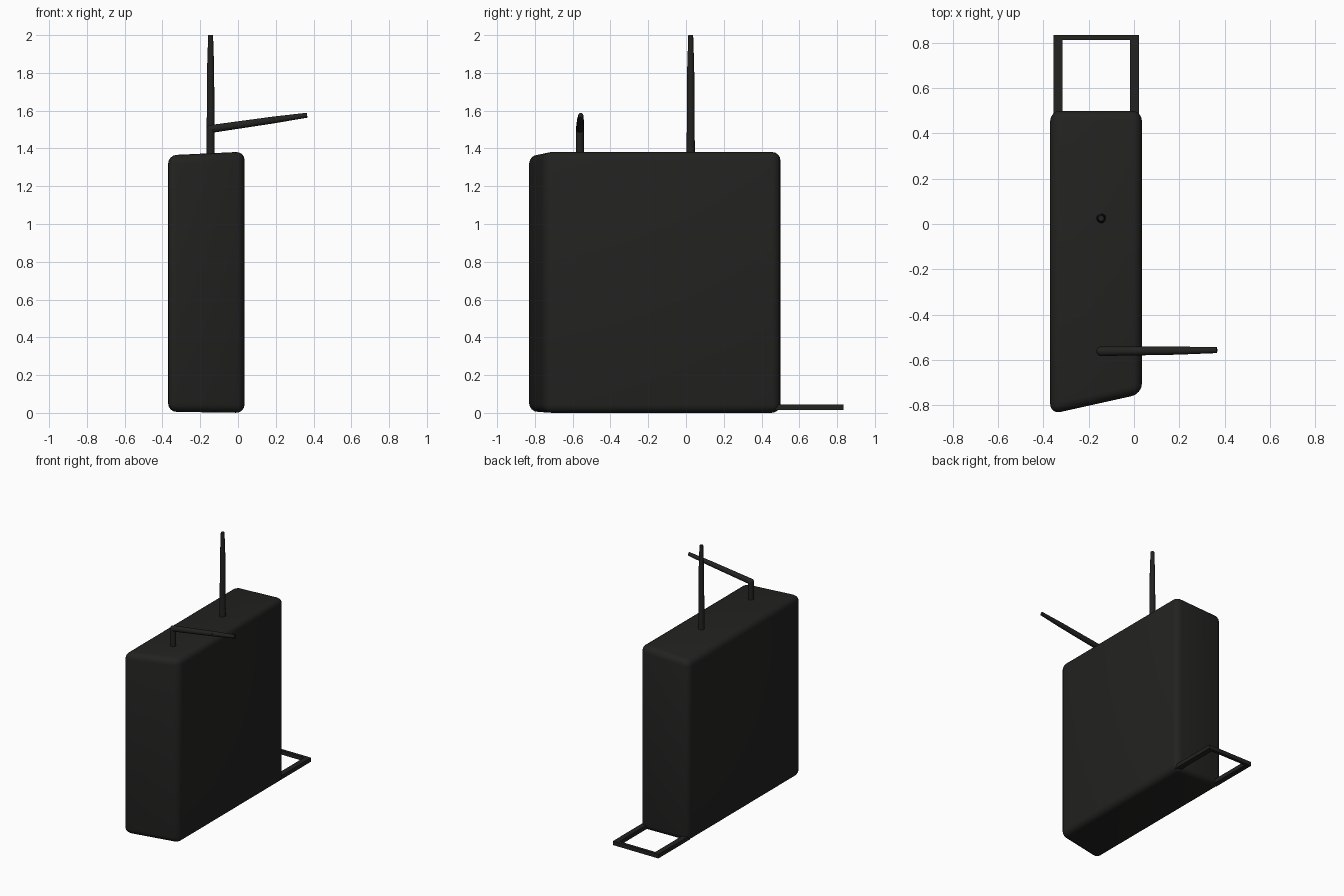
import bpy, bmesh
from mathutils import Vector

if "Cube" in bpy.data.objects:
    bpy.data.objects.remove(bpy.data.objects["Cube"])

dark = bpy.data.materials.new("dark_plastic")
dark.diffuse_color = (0.016, 0.016, 0.015, 1)
dark.use_nodes = True
dark.node_tree.nodes["Principled BSDF"].inputs["Base Color"].default_value = dark.diffuse_color


def add_object(name, bm, smooth=False):
    bmesh.ops.recalc_face_normals(bm, faces=bm.faces)
    mesh = bpy.data.meshes.new(name)
    bm.to_mesh(mesh)
    bm.free()
    mesh.materials.append(dark)
    obj = bpy.data.objects.new(name, mesh)
    bpy.context.collection.objects.link(obj)
    if smooth:
        bpy.ops.object.select_all(action='DESELECT')
        obj.select_set(True)
        bpy.context.view_layer.objects.active = obj
        bpy.ops.object.shade_smooth_by_angle()
    return obj


def box(name, x0, x1, y0, y1, z0, z1):
    bm = bmesh.new()
    bmesh.ops.create_cube(bm, size=1)
    for v in bm.verts:
        v.co = Vector((x1 if v.co.x > 0 else x0,
                       y1 if v.co.y > 0 else y0,
                       z1 if v.co.z > 0 else z0))
    return add_object(name, bm)


def antenna(name, points):
    """Tapered round rod through (position, radius) points, with ball joints."""
    bm = bmesh.new()
    for (p, r0), (q, r1) in zip(points, points[1:]):
        p, q = Vector(p), Vector(q)
        verts = bmesh.ops.create_cone(bm, cap_ends=True, segments=16, radius1=r0,
                                      radius2=r1, depth=(q - p).length)["verts"]
        bmesh.ops.rotate(bm, verts=verts,
                         matrix=(q - p).to_track_quat('Z', 'Y').to_matrix())
        bmesh.ops.translate(bm, verts=verts, vec=(p + q) / 2)
    for i in range(1, len(points) - 1):
        a, b, c = (Vector(points[k][0]) for k in (i - 1, i, i + 1))
        if (b - a).angle(c - b) > 0.1:
            ball = bmesh.ops.create_uvsphere(bm, u_segments=16, v_segments=10,
                                             radius=points[i][1])["verts"]
            bmesh.ops.translate(bm, verts=ball, vec=b)
    return add_object(name, bm, smooth=True)


# body: rounded slab with a slanted front face and a slightly sloping top
footprint = [(-0.37, -0.84, 0.006, 1.364), (0.035, -0.75, 0.0, 1.383),
             (0.035, 0.5, 0.0, 1.383), (-0.37, 0.5, 0.006, 1.364)]
bm = bmesh.new()
low = [bm.verts.new((x, y, z)) for x, y, z, _ in footprint]
high = [bm.verts.new((x, y, z)) for x, y, _, z in footprint]
bm.faces.new(low[::-1])
bm.faces.new(high)
for i in range(4):
    j = (i + 1) % 4
    bm.faces.new((low[i], low[j], high[j], high[i]))
bmesh.ops.bevel(bm, geom=bm.edges[:], offset=0.045, segments=4, profile=0.5,
                affect='EDGES', clamp_overlap=True)
add_object("body", bm, smooth=True)

# flat open frame at the rear foot
box("foot_frame_left", -0.355, -0.315, 0.46, 0.835, 0.014, 0.044)
box("foot_frame_right", -0.018, 0.022, 0.46, 0.835, 0.014, 0.044)
box("foot_frame_rear", -0.315, -0.018, 0.813, 0.835, 0.014, 0.044)

# straight antenna and folded antenna
antenna("rear_antenna", [((-0.145, 0.025, 1.35), 0.022),
                         ((-0.145, 0.025, 1.83), 0.0185),
                         ((-0.145, 0.025, 2.0), 0.013)])
antenna("front_antenna", [((-0.145, -0.562, 1.35), 0.021),
                          ((-0.145, -0.562, 1.503), 0.021),
                          ((0.19, -0.559, 1.551), 0.018),
                          ((0.366, -0.557, 1.576), 0.013)])
